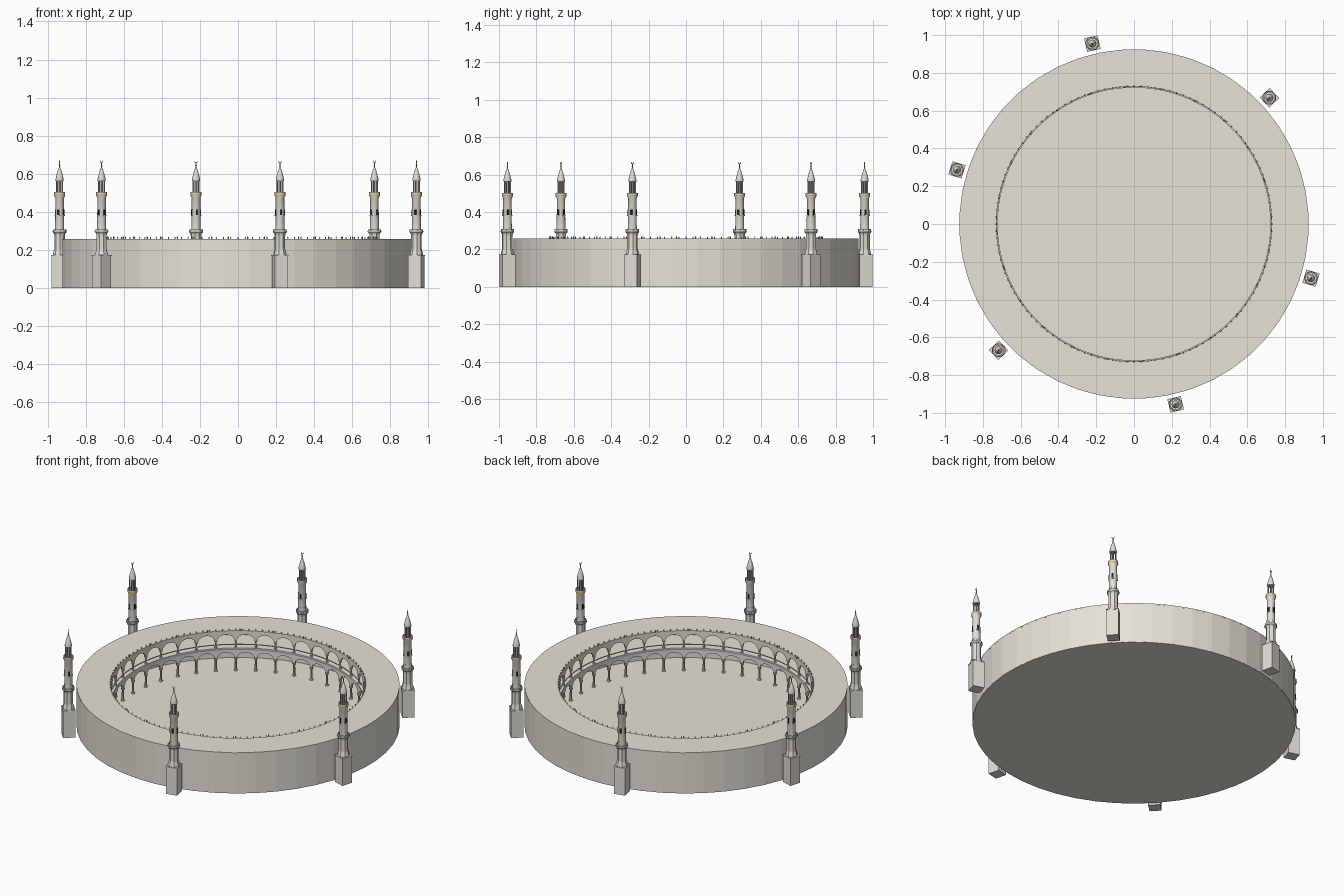
import bpy, bmesh
from math import sin, cos, pi, radians, sqrt
from mathutils import Matrix, Vector

cube = bpy.data.objects.get("Cube")
if cube:
    bpy.data.objects.remove(cube)


def material(name, rgb):
    m = bpy.data.materials.new(name)
    m.use_nodes = True
    m.diffuse_color = (*rgb, 1)
    m.node_tree.nodes["Principled BSDF"].inputs["Base Color"].default_value = (*rgb, 1)
    return m


STONE = material("warm stone", (0.79, 0.76, 0.68))
MARBLE = material("pale marble", (0.76, 0.73, 0.67))
GREY = material("grey stone", (0.55, 0.53, 0.49))
GOLD = material("gold", (0.70, 0.45, 0.08))
DARK = material("dark opening", (0.02, 0.018, 0.015))


def finish(bm, name, mat, smooth=False):
    bmesh.ops.recalc_face_normals(bm, faces=bm.faces)
    me = bpy.data.meshes.new(name)
    bm.to_mesh(me)
    bm.free()
    me.materials.append(mat)
    ob = bpy.data.objects.new(name, me)
    bpy.context.collection.objects.link(ob)
    if smooth:
        bpy.context.view_layer.objects.active = ob
        ob.select_set(True)
        bpy.ops.object.shade_smooth_by_angle(angle=radians(35))
        ob.select_set(False)
    return ob


def lathe(bm, profile, sides, at=Matrix(), closed=False):
    """Turn (radius, height) points about the z axis."""
    rings = []
    for r, z in profile:
        n = 1 if r == 0 else sides
        rings.append([bm.verts.new(at @ Vector((r * cos(2 * pi * (i + .5) / sides),
                     r * sin(2 * pi * (i + .5) / sides), z))) for i in range(n)])
    pairs = list(zip(rings, rings[1:]))
    if closed:
        pairs.append((rings[-1], rings[0]))
    for a, b in pairs:
        for i in range(sides):
            quad = [a[i % len(a)], a[(i + 1) % len(a)], b[(i + 1) % len(b)], b[i % len(b)]]
            bm.faces.new(list(dict.fromkeys(quad)))


def box(bm, size, centre, at=Matrix()):
    bmesh.ops.create_cube(bm, size=1, matrix=at @ Matrix.Translation(centre) @ Matrix.Diagonal((*size, 1)))


def spot(angle, radius, z=0):
    return Matrix.Rotation(angle, 4, "Z") @ Matrix.Translation((radius, 0, z))


def turned(name, profile, mat, places, sides=12, closed=False, smooth=True):
    bm = bmesh.new()
    for at in places:
        lathe(bm, profile, sides, at, closed)
    return finish(bm, name, mat, smooth)


# ring building: outer wall, roof, gallery floor and courtyard
BAYS, R, ROOF, MID = 40, 0.727, 0.257, 0.15
SIDES = 2 * BAYS
one = [Matrix()]
turned("courtyard_floor", [(0, 0), (.924, 0), (.924, .006), (0, .006)], STONE, one, 48, smooth=False)
turned("outer_wall", [(.925, .001), (.925, ROOF), (.905, ROOF), (.905, .001)], STONE, one, 48, True, False)
turned("roof_ring", [(.924, ROOF + .001), (.728, ROOF + .001), (.728, .25), (.924, .25)], STONE, one, 48 * 2, True, False)
turned("upper_gallery_floor", [(.91, MID), (.73, MID), (.73, .138), (.91, .138)], STONE, one, SIDES, True, False)
turned("middle_cornice", [(.735, MID + .002), (.722, MID + .002), (.722, MID - .004), (.725, MID - .012),
       (.735, MID - .012)], STONE, one, SIDES, True, False)


# arcades: round arches cut from a thin curved wall
def arcade(name, spring, top):
    bm = bmesh.new()
    step = 2 * pi / BAYS
    rise = top - .018 - spring
    for bay in range(BAYS):
        previous = None
        for k in range(-8, 9):
            u = sin(k / 8 * pi / 2)
            low = spring + rise * sqrt(max(0, 1 - u * u))
            a = (bay + .5 + u * .44) * step
            ends = [(a, low)]
            if k == -8:
                ends.insert(0, (bay * step, spring))
            if k == 8:
                ends.append(((bay + 1) * step, spring))
            for angle, z in ends:
                d = Vector((cos(angle), sin(angle), 0))
                col = [bm.verts.new(d * r + Vector((0, 0, h)))
                       for r, h in ((R, top), (R, z), (R + .012, z), (R + .012, top))]
                if previous:
                    for i in range(3):
                        bm.faces.new((previous[i], previous[i + 1], col[i + 1], col[i]))
                previous = col
    return finish(bm, name, STONE)


arcade("lower_arcade", .085, MID - .01)
arcade("upper_arcade", .195, ROOF - .005)
bays = [2 * pi * i / BAYS for i in range(BAYS)]
column = [(0, 0), (.011, 0), (.011, .010), (.007, .014), (.006, .072), (.011, .08), (.011, .087), (0, .087)]
turned("lower_columns", column, MARBLE, [spot(a, R + .006) for a in bays], 8)
turned("upper_columns", [(r * .8, MID + z * .54) for r, z in column], MARBLE, [spot(a, R + .006) for a in bays], 8)

# railing between the upper columns
turned("gallery_rail", [(.729, .172), (.735, .172), (.735, .168), (.729, .168)], STONE, one, SIDES, True, False)

# roof edge pinnacles, with gilded ones at even steps
pin = [(0, 0), (.003, 0), (.002, .004), (.0035, .007), (0, .014)]
turned("roof_pinnacles", pin, MARBLE, [spot(2 * pi * i / 120, R + .003, ROOF) for i in range(120)], 6)
turned("gilded_pinnacles", [(r * 1.4, z * 1.1) for r, z in pin], GOLD,
       [spot(radians(4 + 15 * i), R - .001, ROOF) for i in range(24)], 6)

# six minarets around the ring
towers = [spot(radians(-17 + 60 * i), .98) for i in range(6)]
bm = bmesh.new()
for at in towers:
    box(bm, (.07, .07, .168), (0, 0, .084), at)
    box(bm, (.073, .073, .005), (0, 0, .17), at)
finish(bm, "minaret_bases", MARBLE)
turned("minaret_lower_shafts", [(.036, .172), (.035, .18), (.028, .205), (.028, .275), (.03, .285),
       (.036, .292), (.036, .308), (.033, .308), (.033, .298), (0, .298)], MARBLE, towers, 8, smooth=False)
turned("minaret_upper_shafts", [(0, .298), (.0235, .298), (.0225, .472), (.029, .485), (.029, .503),
       (.027, .503), (.027, .493), (0, .493)], MARBLE, towers, 16)
for name, z, r, mat in (("balcony_bands", .296, .0365, GREY), ("shaft_collars", .325, .0245, MARBLE),
                        ("gold_bands", .488, .0295, GOLD), ("lantern_collars", .566, .021, MARBLE)):
    turned(name, [(r, z - .003), (r, z + .003), (r - .005, z + .003), (r - .005, z - .003)], mat, towers, 16, True)

# dark shaft windows with pale sills
windows, sills = bmesh.new(), bmesh.new()
for at in towers:
    for k in range(4):
        turn = at @ Matrix.Rotation(k * pi / 2, 4, "Z")
        box(windows, (.006, .012, .03), (.0215, 0, .398), turn)
        box(sills, (.008, .016, .004), (.0225, 0, .381), turn)
finish(windows, "shaft_windows", DARK)
finish(sills, "window_sills", MARBLE)

# open lanterns, pointed caps and crescent finials
turned("lantern_cores", [(0, .49), (.006, .49), (.006, .57), (0, .57)], MARBLE, towers, 8)
posts = [at @ spot(k * pi / 3, .0165) for at in towers for k in range(6)]
turned("lantern_posts", [(.003, .492), (.003, .568)], MARBLE, posts, 6)
turned("pointed_caps", [(0, .566), (.021, .566), (.021, .572), (.017, .59), (.010, .615), (.004, .632),
       (0, .64)], MARBLE, towers, 12)
turned("finial_rods", [(0, .628), (.003, .63), (.002, .637), (.0045, .642), (.002, .647), (.0035, .651),
       (.0015, .655), (0, .66)], GOLD, towers, 8)
bm = bmesh.new()
for at in towers:
    previous = None
    for k in range(9):
        a = radians(-220 + 260 * k / 8)
        w = .0022 * sin(pi * k / 8) + .0002
        pts = [bm.verts.new(at @ Vector((x, (.007 + s * w) * cos(a), .664 + (.007 + s * w) * sin(a))))
               for x, s in ((-.001, -1), (-.001, 1), (.001, 1), (.001, -1))]
        if previous:
            for i in range(4):
                j = (i + 1) % 4
                bm.faces.new((previous[i], previous[j], pts[j], pts[i]))
        previous = pts
finish(bm, "crescents", GOLD)
